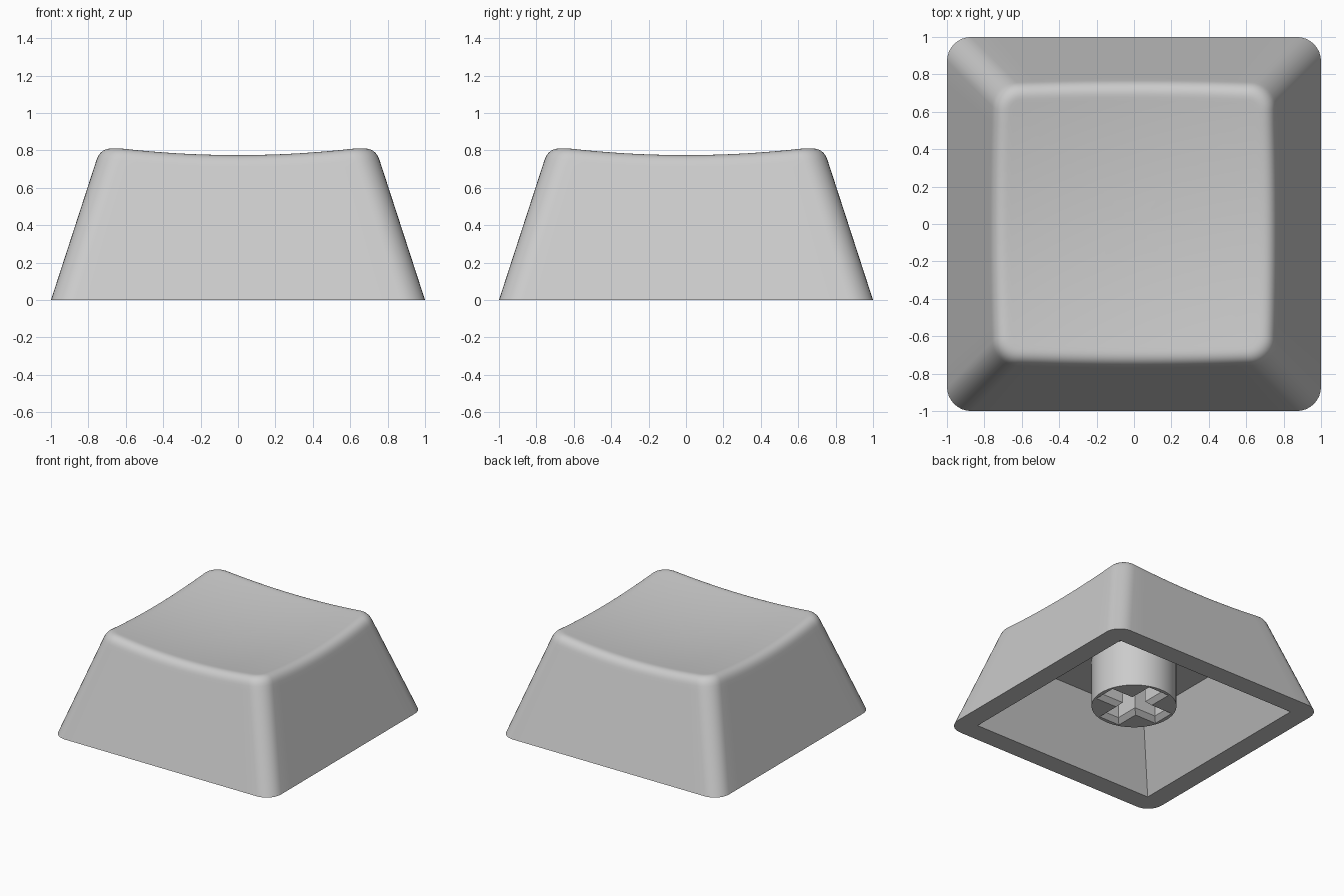
import bpy, bmesh, math
from mathutils import Vector

if "Cube" in bpy.data.objects:
    bpy.data.objects.remove(bpy.data.objects["Cube"])

SLOPE = 0.325      # inward lean of the walls per unit of height
CORNER = 0.13      # corner radius of the walls
FILLET = 0.068     # length of the rounded rim along wall and top
ARC, SIDE = 8, 14  # segments per corner and per side
CEILING = 0.50     # height of the hollow inside

grey = bpy.data.materials.new("light_grey_plastic")
grey.diffuse_color = (0.6, 0.6, 0.6, 1)
grey.use_nodes = True
grey.node_tree.nodes["Principled BSDF"].inputs["Base Color"].default_value = grey.diffuse_color


def dish(x, y):
    """Height of the scooped top."""
    return 0.73 + 0.095 * (x * x + y * y)


def outline(half, radius):
    """Points around a rounded square, counter-clockwise."""
    pts = []
    c = half - radius
    for q in range(4):
        a0 = q * math.pi / 2
        cx, cy = [(c, c), (-c, c), (-c, -c), (c, -c)][q]
        nx, ny = [(-c, c), (-c, -c), (c, -c), (c, c)][q]
        for i in range(ARC + 1):
            a = a0 + i / ARC * math.pi / 2
            pts.append((cx + radius * math.cos(a), cy + radius * math.sin(a)))
        ox, oy = -math.sin(a0), math.cos(a0)
        for i in range(1, SIDE):
            t = i / SIDE
            pts.append((cx + (nx - cx) * t + ox * radius, cy + (ny - cy) * t + oy * radius))
    return pts


COUNT = len(outline(1, CORNER))


def wall_point(i, z):
    x, y = outline(1 - SLOPE * z, CORNER)[i]
    return Vector((x, y, z))


def bridge(bm, a, b):
    n = len(a)
    for i in range(n):
        j = (i + 1) % n
        bm.faces.new((a[i], a[j], b[j], b[i]))


def loop_edges(bm, loop):
    out = []
    for i, v in enumerate(loop):
        w = loop[(i + 1) % len(loop)]
        out.append(bm.edges.get((v, w)) or bm.edges.new((v, w)))
    return out


def fill_between(bm, a, b):
    bmesh.ops.triangle_fill(bm, use_beauty=True, edges=loop_edges(bm, a) + loop_edges(bm, b))


def finish(bm, name):
    bmesh.ops.recalc_face_normals(bm, faces=bm.faces)
    me = bpy.data.meshes.new(name)
    bm.to_mesh(me)
    bm.free()
    ob = bpy.data.objects.new(name, me)
    bpy.context.collection.objects.link(ob)
    me.materials.append(grey)
    bpy.ops.object.select_all(action='DESELECT')
    ob.select_set(True)
    bpy.context.view_layer.objects.active = ob
    bpy.ops.object.shade_smooth_by_angle(angle=math.radians(30))


# --- Cap shell: leaning walls, rounded rim, scooped top, hollow inside ---
bm = bmesh.new()
columns = []
for i in range(COUNT):
    z = 0.78
    for _ in range(8):  # where this wall line meets the scoop
        p = wall_point(i, z)
        z = dish(p.x, p.y)
    edge = wall_point(i, z)
    low = wall_point(i, z - FILLET)
    x, y = outline(1 - SLOPE * z - FILLET, CORNER - FILLET)[i]
    inner = Vector((x, y, dish(x, y)))
    col = [wall_point(i, 0), wall_point(i, z - FILLET - 0.03)]
    for k in range(9):  # rounded rim
        t = k / 8
        col.append(low * (1 - t) ** 2 + edge * 2 * t * (1 - t) + inner * t * t)
    for s in (0.97, 0.88, 0.76, 0.64, 0.52, 0.4, 0.28, 0.15):  # scoop
        col.append(Vector((x * s, y * s, dish(x * s, y * s))))
    columns.append(col)
rings = [[bm.verts.new(c[k]) for c in columns] for k in range(len(columns[0]))]
for a, b in zip(rings, rings[1:]):
    bridge(bm, a, b)
mid = bm.verts.new((0, 0, dish(0, 0)))
for i in range(COUNT):
    bm.faces.new((rings[-1][i], rings[-1][(i + 1) % COUNT], mid))


def square(half, z):
    return [bm.verts.new((half * sx, half * sy, z))
            for sx, sy in ((1, 1), (-1, 1), (-1, -1), (1, -1))]


mouth, ceiling = square(0.836, 0), square(0.58, CEILING)
bridge(bm, mouth, ceiling)
bm.faces.new(ceiling)
fill_between(bm, rings[0], mouth)
finish(bm, "cap_shell")

# --- Stem: round post with a chamfered cross-shaped socket ---
bm = bmesh.new()
R, BASE, CHAMFER = 0.32, 0.11, 0.035
circle = [(R * math.cos(2 * math.pi * i / 64), R * math.sin(2 * math.pi * i / 64)) for i in range(64)]


def cross(length, width):
    pts = []
    for q in range(4):
        c, s = round(math.cos(q * math.pi / 2)), round(math.sin(q * math.pi / 2))
        for x, y in ((length, -width), (length, width), (width, width)):
            pts.append((x * c - y * s, x * s + y * c))
    return pts


def level(pts, z):
    return [bm.verts.new((x, y, z)) for x, y in pts]


post_low, post_top = level(circle, BASE), level(circle, CEILING)
slot_low = level(cross(0.29, 0.095), BASE)
slot_mid = level(cross(0.29 - CHAMFER, 0.095 - CHAMFER), BASE + CHAMFER)
slot_top = level(cross(0.29 - CHAMFER, 0.095 - CHAMFER), CEILING - 0.002)
bridge(bm, post_low, post_top)
bridge(bm, slot_low, slot_mid)
bridge(bm, slot_mid, slot_top)
bm.faces.new(slot_top)
fill_between(bm, post_low, slot_low)
finish(bm, "switch_stem")
